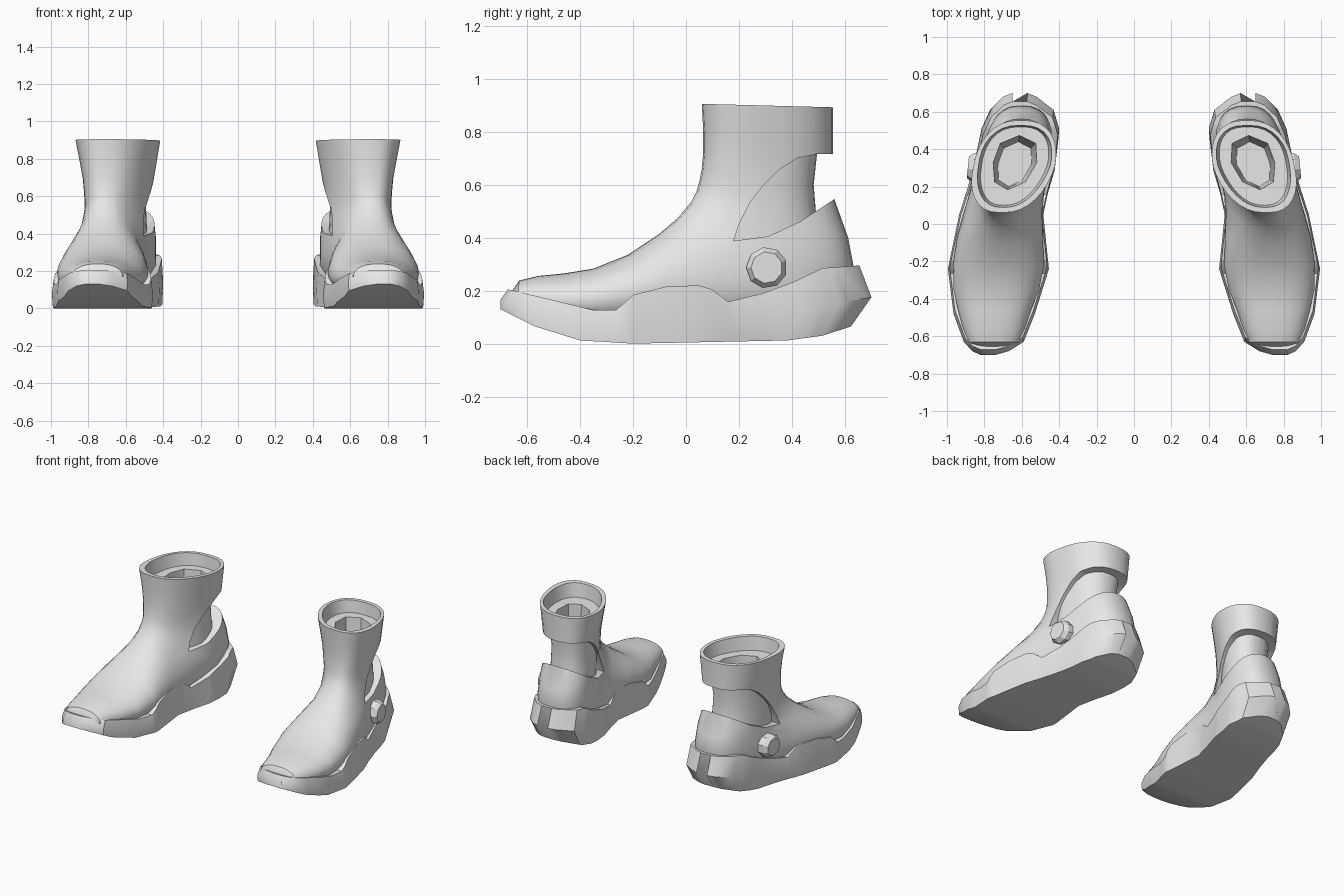
import bpy, bmesh, math
from mathutils import Vector

if "Cube" in bpy.data.objects:
    bpy.data.objects.remove(bpy.data.objects["Cube"])

grey = bpy.data.materials.new("light_grey")
grey.use_nodes = True
grey.diffuse_color = (0.8, 0.8, 0.8, 1)
grey.node_tree.nodes["Principled BSDF"].inputs["Base Color"].default_value = (0.8, 0.8, 0.8, 1)


def lerp_table(table, t, col=1):
    """Linear lookup in rows sorted by their first value."""
    if t <= table[0][0]:
        return table[0][col]
    for a, b in zip(table, table[1:]):
        if t <= b[0]:
            f = (t - a[0]) / (b[0] - a[0])
            return a[col] + f * (b[col] - a[col])
    return table[-1][col]


def make_loft(name, rings):
    """Closed solid through rings with equal point counts."""
    bm = bmesh.new()
    loops = [[bm.verts.new(p) for p in ring] for ring in rings]
    n = len(loops[0])
    for a, b in zip(loops, loops[1:]):
        for i in range(n):
            j = (i + 1) % n
            bm.faces.new((a[i], a[j], b[j], b[i]))
    bm.faces.new(loops[0])
    bm.faces.new(loops[-1])
    bmesh.ops.recalc_face_normals(bm, faces=bm.faces)
    mesh = bpy.data.meshes.new(name)
    bm.to_mesh(mesh)
    bm.free()
    mesh.materials.append(grey)
    obj = bpy.data.objects.new(name, mesh)
    bpy.context.collection.objects.link(obj)
    return obj


def finish(obj, cutters=(), angle=35):
    """Cut, mirror to the other foot, bake and shade."""
    for cutter in cutters:
        mod = obj.modifiers.new("cut", 'BOOLEAN')
        mod.operation, mod.solver, mod.object = 'DIFFERENCE', 'EXACT', cutter
    mirror = obj.modifiers.new("pair", 'MIRROR')
    mirror.use_mirror_merge = False
    bpy.context.view_layer.update()
    deps = bpy.context.evaluated_depsgraph_get()
    baked = bpy.data.meshes.new_from_object(obj.evaluated_get(deps))
    obj.modifiers.clear()
    obj.data = baked
    bpy.ops.object.select_all(action='DESELECT')
    obj.select_set(True)
    bpy.context.view_layer.objects.active = obj
    bpy.ops.object.shade_smooth_by_angle(angle=math.radians(angle))


# Sole plan (y, inner x, outer x) and its side profiles (y, z)
PLAN = [(-.70, .74, .82), (-.68, .67, .865), (-.63, .59, .91), (-.48, .53, .965),
        (-.24, .455, .995), (.05, .485, .935), (.19, .455, .89), (.32, .42, .855),
        (.51, .40, .815), (.61, .43, .77), (.68, .52, .70), (.70, .57, .65)]
TOP = [(-.70, .205), (-.57, .175), (-.365, .127), (-.275, .127), (-.205, .185),
       (-.08, .215), (.05, .22), (.105, .205), (.17, .158), (.31, .19),
       (.44, .235), (.55, .285), (.70, .295)]
BOTTOM = [(-.70, .13), (-.57, .065), (-.40, .012), (-.2, 0), (.1, .006), (.43, .012),
          (.58, .03), (.70, .065)]


def centre(y):
    return (lerp_table(PLAN, y, 1) + lerp_table(PLAN, y, 2)) / 2


# Sole: sections from toe to heel, widest halfway up
sections = []
for y in sorted({row[0] for row in PLAN + TOP + BOTTOM}):
    half = (lerp_table(PLAN, y, 2) - lerp_table(PLAN, y, 1)) / 2
    low, high = lerp_table(BOTTOM, y), lerp_table(TOP, y)
    back = max(y, 0)
    levels = [(.98, y - .11 * back, low), (1, y, low + (high - low) * .48),
              (.965, y * (.96 if y < 0 else .935), high)]
    left = [(centre(y) - half * s, yy, z) for s, yy, z in levels]
    right = [(centre(y) + half * s, yy, z) for s, yy, z in levels]
    sections.append(left + right[::-1])
sole = make_loft("sole", sections)
finish(sole, angle=32)


def oval(ty, tz, by, bz, half, power=.8, egg=.1, n=32):
    """Ring through a front and a back point, bulging to both sides."""
    ring = []
    for i in range(n):
        a = 2 * math.pi * i / n
        c, s = math.cos(a), math.sin(a)
        f = (1 - c) / 2
        y = ty + (by - ty) * f
        x = math.copysign(abs(s) ** power, s) * half * (1 - egg * c)
        ring.append((centre(y) + x, y, tz + (bz - tz) * f))
    return ring


# Upper: rings fan from upright at the toe to level at the collar
UPPER = [(-.655, .20, -.655, .15, .09), (-.63, .238, -.64, .11, .135),
         (-.56, .255, -.56, .09, .165), (-.46, .265, -.46, .07, .195),
         (-.35, .283, -.36, .06, .228), (-.22, .335, -.22, .06, .243),
         (-.10, .415, -.04, .06, .228), (-.03, .475, .25, .06, .2),
         (.02, .535, .57, .10, .19), (.04, .575, .635, .28, .182),
         (.05, .61, .612, .40, .174), (.06, .66, .562, .54, .170),
         (.065, .72, .56, .64, .178), (.065, .80, .555, .72, .193),
         (.06, .905, .555, .892, .218)]
rings = []
for i, row in enumerate(UPPER):
    rings.append(oval(*row, power=.8, egg=.12 if 5 < i < 11 else .03))
upper = make_loft("upper", rings)

# Inner sock seen through the ankle recess
sock = make_loft("inner_sock", [
    oval(.14, .30, .52, .30, .152, egg=0), oval(.12, .50, .49, .50, .146, egg=0),
    oval(.11, .60, .482, .60, .146, egg=0), oval(.11, .72, .495, .72, .155, egg=0),
    oval(.11, .82, .505, .82, .16, egg=0)])

# Cutters: foot opening with a ledge, and the ankle recess on both sides
collar_hole = make_loft("collar_cutter", [
    oval(.10, .81, .52, .81, .175), oval(.082, .96, .534, .96, .203)])
foot_hole = make_loft("foot_cutter", [
    oval(.2, .36, .44, .36, .09, n=8), oval(.18, .90, .48, .90, .122, n=8)])
RECESS = [(.18, .388), (.20, .45), (.24, .53), (.29, .595), (.35, .655), (.42, .70),
          (.49, .715), (.72, .72), (.72, .60), (.56, .545), (.43, .46), (.31, .405)]
recess = make_loft("recess_cutter", [[(x, y, z) for y, z in RECESS] for x in (.2, 1.1)])

cutters = [recess, collar_hole, foot_hole]
finish(upper, cutters)
finish(sock, cutters[1:])
for cutter in cutters:
    bpy.data.objects.remove(cutter)


# Round button on the outer side of the heel
def disc(x, radius):
    turn = [math.tau * (i + .5) / 9 for i in range(9)]
    return [(x - .1 * radius * math.cos(a), .305 + radius * math.cos(a),
             .287 + radius * math.sin(a)) for a in turn]


button = make_loft("side_button", [disc(.78, .078), disc(.862, .078), disc(.888, .06)])
finish(button, angle=20)
